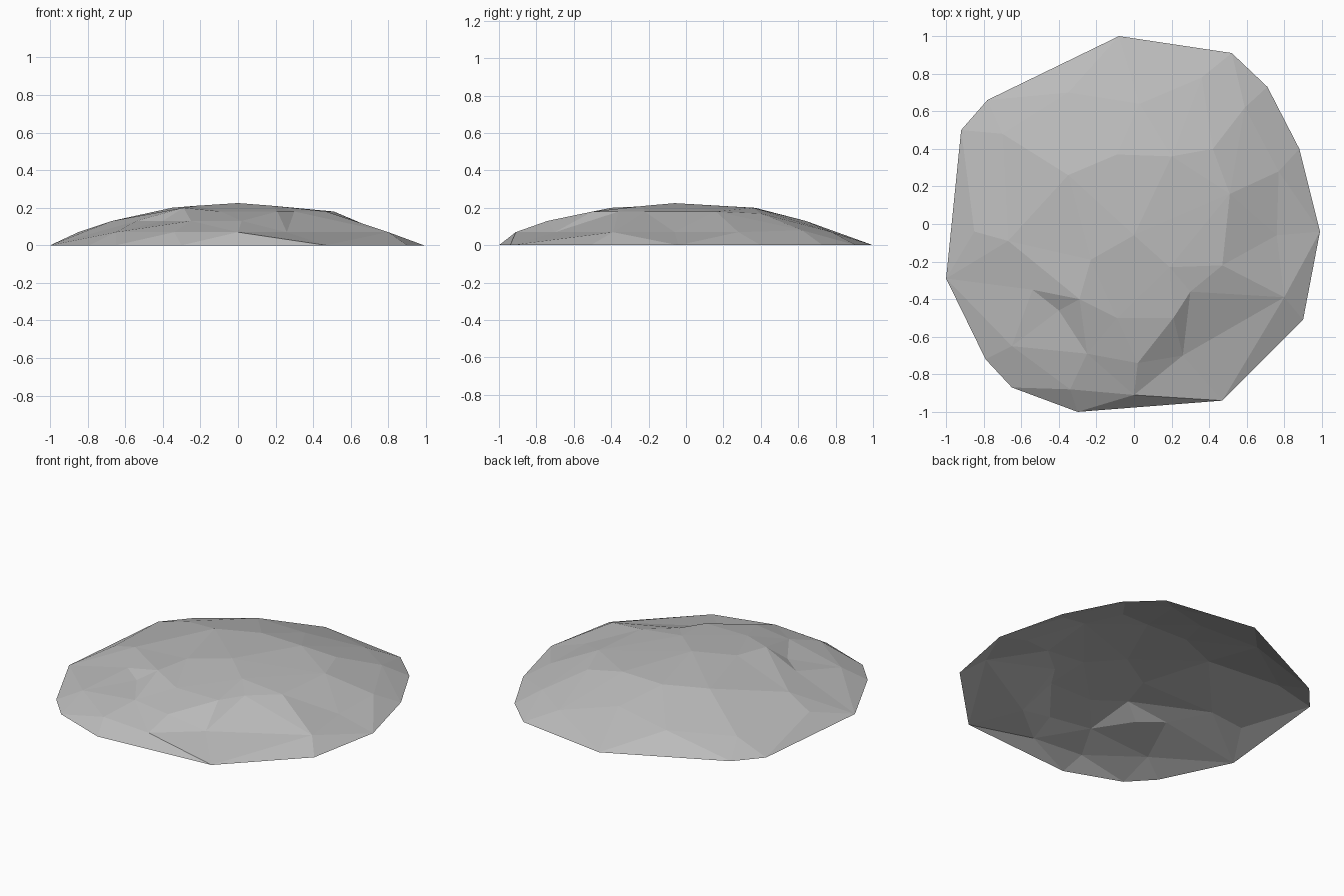
import bpy
import bmesh
from mathutils import Vector
from mathutils.geometry import delaunay_2d_cdt

cube = bpy.data.objects.get("Cube")
if cube:
    bpy.data.objects.remove(cube, do_unlink=True)


def make_material(name, colour):
    material = bpy.data.materials.new(name)
    material.use_nodes = True
    material.diffuse_color = colour
    shader = material.node_tree.nodes["Principled BSDF"]
    shader.inputs["Base Color"].default_value = colour
    return material


# Ground outline, counter-clockwise
rim = [(-.08, 1), (-.78, .66), (-.92, .5), (-1, -.29), (-.79, -.72),
       (-.65, -.87), (-.3, -1), (.47, -.94), (.9, -.51), (.99, -.04),
       (.88, .4), (.71, .73), (.52, .91)]

# Sharp ridges where the broad top breaks into steeper flanks
ridges = [
    [(.21, -.5, .18), (.3, -.36, .18), (.47, -.22, .18), (.51, .16, .18), (.59, .62, .08)],
    [(-.67, -.09, .13), (-.29, -.4, .2), (-.09, -.5, .18)],
]

# Loose facet corners, grouped by height
contours = {
    .07: [(0, -.91), (-.34, -.88), (-.65, -.65), (.26, -.7), (.8, -.39),
          (.76, -.06), (.77, .28), (.36, .78), (-.7, .48), (-.85, -.04)],
    .1: [(-.35, .7)],
    .13: [(.02, -.74), (-.25, -.69), (-.4, -.46), (-.54, -.35), (.03, .64)],
    .17: [(.42, .4)],
    .2: [(.2, .36), (-.09, .37), (-.35, .26)],
    .21: [(-.23, -.19), (.19, -.23)],
    .225: [(0, -.06)],
}


def build_mound(name, material):
    points = [Vector((x, y, 0)) for x, y in rim]
    edges = []
    for ridge in ridges:
        start = len(points)
        points += [Vector(p) for p in ridge]
        edges += [(i, i + 1) for i in range(start, len(points) - 1)]
    for height, ring in contours.items():
        points += [Vector((x, y, height)) for x, y in ring]

    # Triangulate in plan, keeping the rim and the ridges as edges
    outline = list(range(len(rim)))
    flat, _, faces, origin, _, _ = delaunay_2d_cdt(
        [p.xy for p in points], edges, [outline], 1, 1e-5)

    # Lift every corner to its height; the underside stays open
    bm = bmesh.new()
    corners = []
    for position, source in zip(flat, origin):
        height = points[source[0]].z if source else 0
        corners.append(bm.verts.new((position.x, position.y, height)))
    for face in faces:
        bm.faces.new([corners[i] for i in face])
    for face in bm.faces:
        face.normal_update()
        if face.normal.z < 0:
            face.normal_flip()
        face.smooth = False

    mesh = bpy.data.meshes.new(name)
    bm.to_mesh(mesh)
    bm.free()
    mesh.materials.append(material)
    mound = bpy.data.objects.new(name, mesh)
    bpy.context.collection.objects.link(mound)
    return mound


stone = make_material("stone_grey", (.5, .5, .5, 1))
build_mound("rock_mound", stone)
